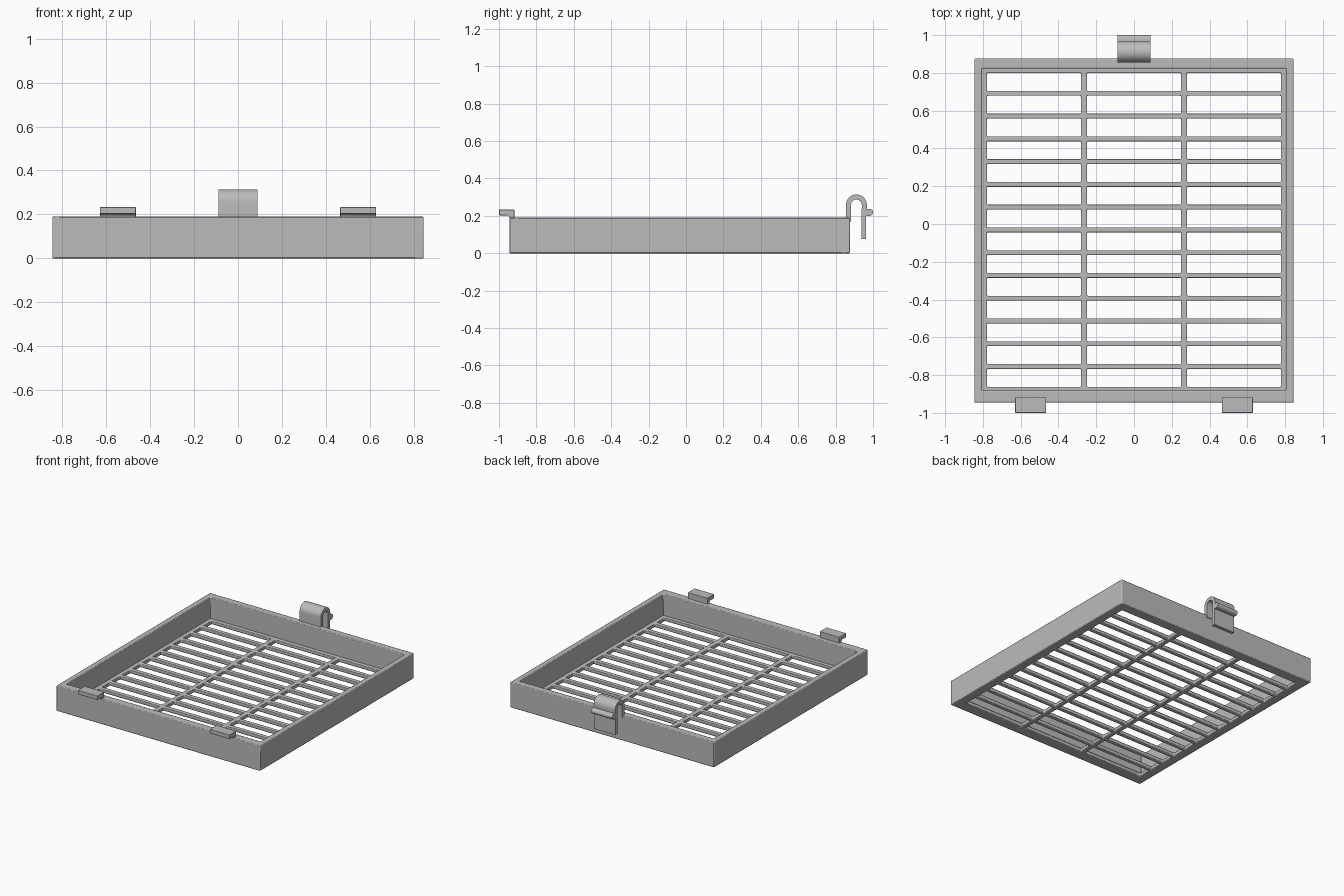
import bpy
import bmesh
import math

cube = bpy.data.objects.get("Cube")
if cube:
    bpy.data.objects.remove(cube, do_unlink=True)

grey = bpy.data.materials.new("plain grey")
grey.use_nodes = True
COLOUR = (0.5, 0.5, 0.5, 1)
grey.diffuse_color = COLOUR
grey.node_tree.nodes["Principled BSDF"].inputs["Base Color"].default_value = COLOUR


def finish(name, bm, bevel=0.0, segments=2):
    """Turn a bmesh into a grey object with sharp-edged smooth shading."""
    bmesh.ops.recalc_face_normals(bm, faces=bm.faces[:])
    mesh = bpy.data.meshes.new(name)
    bm.to_mesh(mesh)
    bm.free()
    mesh.materials.append(grey)
    obj = bpy.data.objects.new(name, mesh)
    bpy.context.collection.objects.link(obj)
    if bevel:
        mod = obj.modifiers.new("soft edges", "BEVEL")
        mod.width = bevel
        mod.segments = segments
        mod.limit_method = "ANGLE"
    bpy.ops.object.select_all(action="DESELECT")
    obj.select_set(True)
    bpy.context.view_layer.objects.active = obj
    bpy.ops.object.shade_smooth_by_angle(angle=math.radians(35))
    return obj


def extrude_profile(name, points, x0, x1, bevel=0.0):
    """Extrude a closed (y, z) profile from x0 to x1."""
    bm = bmesh.new()
    face = bm.faces.new([bm.verts.new((x0, y, z)) for y, z in points])
    new = bmesh.ops.extrude_face_region(bm, geom=[face], use_keep_orig=True)["geom"]
    moved = [g for g in new if isinstance(g, bmesh.types.BMVert)]
    bmesh.ops.translate(bm, verts=moved, vec=(x1 - x0, 0, 0))
    return finish(name, bm, bevel)


def arc(cy, cz, radius, start, end, steps):
    """Points on an arc in the (y, z) plane, angles in degrees."""
    angles = [math.radians(start + (end - start) * i / steps) for i in range(steps + 1)]
    return [(cy + radius * math.cos(a), cz + radius * math.sin(a)) for a in angles]


# Tray: one grid with slot cells left out, its outer ring raised into walls
FLOOR, HEIGHT = 0.03, 0.19
ROWS, PITCH, SLOT, FIRST = 14, 0.1205, 0.095, -0.862
xs = [-0.845, -0.805, -0.778, -0.281, -0.249, 0.249, 0.281, 0.778, 0.805, 0.845]
ys = [-0.945, -0.882]
for r in range(ROWS):
    ys += [FIRST + r * PITCH, FIRST + r * PITCH + SLOT]
ys += [0.823, 0.876]

bm = bmesh.new()
grid = [[bm.verts.new((x, y, 0)) for y in ys] for x in xs]
last_i, last_j = len(xs) - 2, len(ys) - 2
for i in range(last_i + 1):
    for j in range(last_j + 1):
        slot_column = i in (2, 4, 6)
        slot_row = 2 <= j <= last_j - 2 and j % 2 == 0
        if not (slot_column and slot_row):
            bm.faces.new((grid[i][j], grid[i + 1][j], grid[i + 1][j + 1], grid[i][j + 1]))

# Floor thickness
new = bmesh.ops.extrude_face_region(bm, geom=bm.faces[:], use_keep_orig=True)["geom"]
bmesh.ops.translate(bm, vec=(0, 0, FLOOR),
                    verts=[g for g in new if isinstance(g, bmesh.types.BMVert)])

# Side walls
ring = []
for f in new:
    if isinstance(f, bmesh.types.BMFace):
        c = f.calc_center_median()
        if abs(c.x) > xs[-2] or c.y < ys[1] or c.y > ys[-2]:
            ring.append(f)
walls = bmesh.ops.extrude_face_region(bm, geom=ring)["geom"]
bmesh.ops.translate(bm, vec=(0, 0, HEIGHT - FLOOR),
                    verts=[g for g in walls if isinstance(g, bmesh.types.BMVert)])
finish("slotted_tray", bm, 0.005)

# Front locating tabs, overhanging the front wall
tab = [(-0.918, 0.18), (-0.942, 0.18), (-0.945, 0.195), (-0.955, 0.203),
       (-1.0, 0.203), (-1.0, 0.234), (-0.918, 0.234)]
for side, name in ((-1, "right_tab"), (1, "left_tab")):
    extrude_profile(name, tab, side * 0.547 - 0.082, side * 0.547 + 0.082, 0.003)

# Rear spring clip: bent strip with a free leg and a finger ridge
CY, CZ, OUTER, INNER = 0.911, 0.258, 0.056, 0.029
clip = [(CY - OUTER, 0.17)]
clip += arc(CY, CZ, OUTER, 180, 0, 20)
clip += [(CY + OUTER, 0.238)]
clip += arc(0.981, 0.219, 0.019, 90, -90, 8)
clip += [(0.963, 0.2), (0.963, 0.075), (0.937, 0.075)]
clip += arc(CY, CZ, INNER, 0, 180, 16)
clip += [(CY - INNER, 0.17)]
extrude_profile("spring_clip", clip, -0.088, 0.088)
